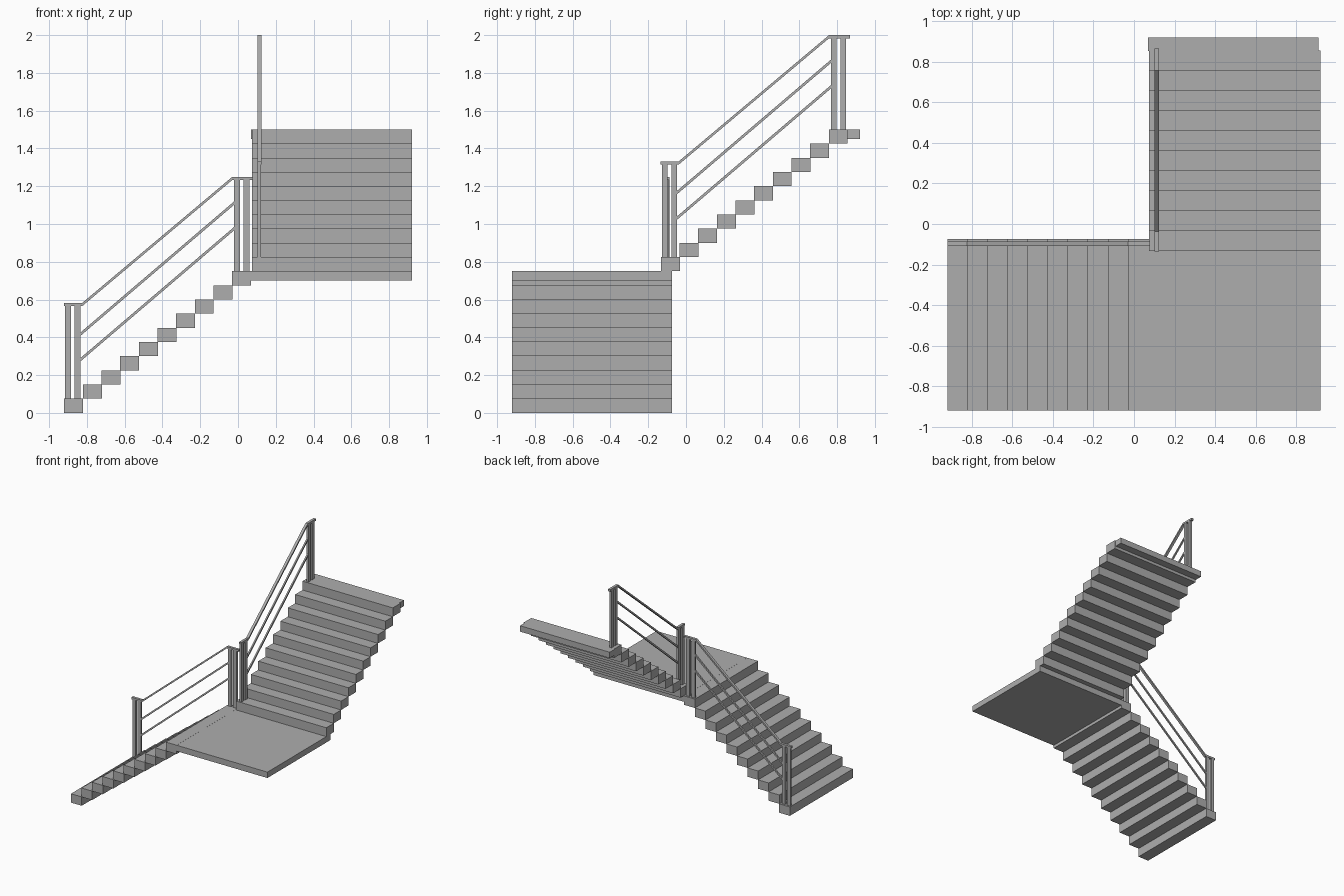
import bpy
import bmesh
import math

cube = bpy.data.objects.get("Cube")
if cube:
    bpy.data.objects.remove(cube, do_unlink=True)

grey = bpy.data.materials.new("plain_grey")
grey.use_nodes = True
colour = (0.42, 0.42, 0.42, 1)
grey.diffuse_color = colour
grey.node_tree.nodes["Principled BSDF"].inputs["Base Color"].default_value = colour

RUN, RISE, STEPS = 0.0988, 0.075, 10
WIDE = (-0.92, -0.075)


def extrude_profile(name, outline, side, origin=(0, 0, 0), turn=0):
    """Extrude an outline of (run, height) points between two side positions."""
    bm = bmesh.new()
    face = bm.faces.new([bm.verts.new((u, side[0], z)) for u, z in outline])
    grown = bmesh.ops.extrude_face_region(bm, geom=[face])["geom"]
    verts = [g for g in grown if isinstance(g, bmesh.types.BMVert)]
    bmesh.ops.translate(bm, verts=verts, vec=(0, side[1] - side[0], 0))
    bmesh.ops.recalc_face_normals(bm, faces=bm.faces)
    mesh = bpy.data.meshes.new(name)
    bm.to_mesh(mesh)
    bm.free()
    mesh.materials.append(grey)
    obj = bpy.data.objects.new(name, mesh)
    obj.location = origin
    obj.rotation_euler.z = turn
    bpy.context.collection.objects.link(obj)


def rect(u0, u1, z0, z1):
    return [(u0, z0), (u1, z0), (u1, z1), (u0, z1)]


def band(path, thick):
    """Outline of a bar hanging below a path."""
    return path + [(u, z - thick) for u, z in reversed(path)]


def flight(label, origin, turn, rail_side):
    def part(name, outline, side):
        extrude_profile(f"{label}_{name}", outline, side, origin, turn)

    # Solid block steps
    for i in range(STEPS):
        u, z = i * RUN, i * RISE
        part(f"step_{i + 1}", rect(u, u + 0.1, z, z + RISE), WIDE)

    # Paired posts at both ends of the flight
    for end, u, z in (("bottom", 0.005, RISE), ("top", 0.9, STEPS * RISE)):
        for k in range(2):
            a = u + k * 0.05
            part(f"{end}_post_{k + 1}", rect(a, a + 0.03, z, z + 0.495), rail_side)

    # Handrail with level ends, and two sloping bars
    part("handrail", band([(-0.002, 0.582), (0.095, 0.582), (0.89, 1.25), (1.0, 1.25)], 0.017),
         (rail_side[0] - 0.002, rail_side[1] + 0.002))
    for k, drop in enumerate((0, 0.135)):
        part(f"sloping_bar_{k + 1}", band([(0.085, 0.425 - drop), (0.9, 1.12 - drop)], 0.018),
             (rail_side[0] + 0.003, rail_side[1] - 0.003))


flight("lower", (-0.92, 0, 0), 0, (-0.107, -0.089))
flight("upper", (0, -0.133, 0.75), math.pi / 2, (-0.122, -0.104))

# Corner landing and the edge of the upper floor
extrude_profile("landing", rect(0.07, 0.92, 0.7, 0.75), WIDE)
extrude_profile("upper_floor_edge", rect(0.07, 0.91, 1.45, 1.5), (0.855, 0.92))
